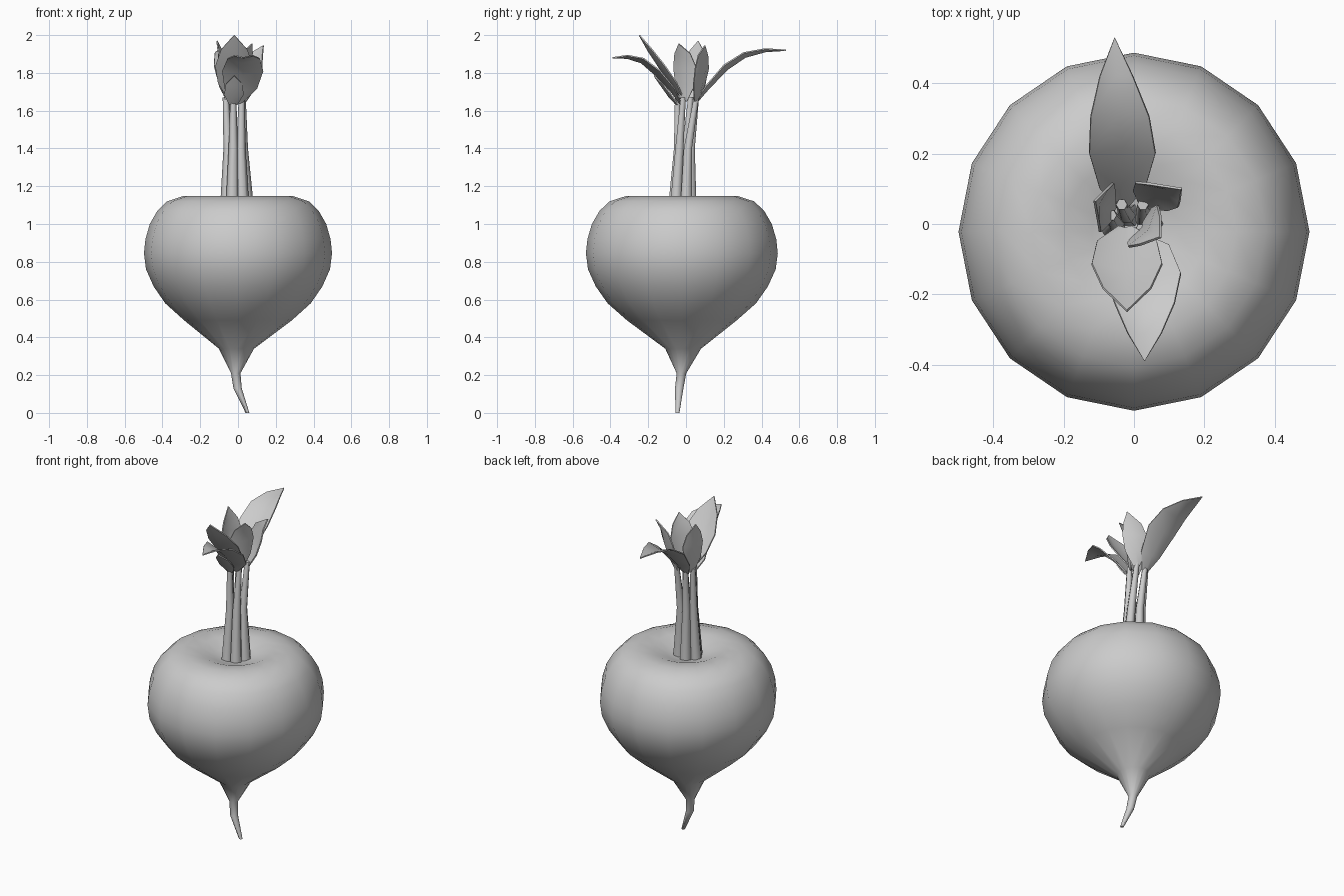
import bpy, math
from mathutils import Vector


def make(name, verts, faces, thick=0, angle=50):
    me = bpy.data.meshes.new(name)
    me.from_pydata([tuple(v) for v in verts], [], faces)
    me.validate()
    ob = bpy.data.objects.new(name, me)
    bpy.context.collection.objects.link(ob)
    bpy.ops.object.select_all(action='DESELECT')
    bpy.context.view_layer.objects.active = ob
    ob.select_set(True)
    if thick:
        m = ob.modifiers.new("thickness", 'SOLIDIFY')
        m.thickness = thick
        m.offset = 0
        bpy.ops.object.modifier_apply(modifier=m.name)
    bpy.ops.object.shade_smooth_by_angle(angle=math.radians(angle))
    return ob


def tube(name, rings, n, angle=60):
    """Skin horizontal rings (x, y, z, rx, ry), listed bottom to top."""
    verts, faces = [], []
    for x, y, z, rx, ry in rings:
        for i in range(n):
            a = 2 * math.pi * i / n
            verts.append((x + rx * math.cos(a), y + ry * math.sin(a), z))
    for k in range(len(rings) - 1):
        for i in range(n):
            j = (i + 1) % n
            faces.append((k * n + i, k * n + j, (k + 1) * n + j, (k + 1) * n + i))
    faces.append(tuple(reversed(range(n))))
    faces.append(tuple(range((len(rings) - 1) * n, len(rings) * n)))
    return make(name, verts, faces, angle=angle)


def leaf(name, heading, spine, halves, cup=0.15):
    """Cupped blade along a spine; heading is its outward compass angle."""
    h = math.radians(heading)
    side = Vector((math.sin(h), -math.cos(h), 0))
    pts = [Vector(p) for p in spine]
    verts, faces = [], []
    for i, p in enumerate(pts[:-1]):
        t = (pts[i + 1] - pts[max(i - 1, 0)]).normalized()
        up = side.cross(t)
        w = halves[i]
        verts += [p - side * w + up * w * cup, p - up * w * cup, p + side * w + up * w * cup]
    n = len(pts) - 1
    for k in range(n - 1):
        for c in (0, 1):
            a = 3 * k + c
            faces.append((a, a + 1, a + 4, a + 3))
    verts.append(pts[-1])
    b, tip = 3 * (n - 1), 3 * n
    faces += [(b, b + 1, tip), (b + 1, b + 2, tip)]
    return make(name, verts, faces, thick=0.007)


# Root bulb with bent tap root and dimpled crown: (centre x, centre y, z, radius)
profile = [
    (0.05, -0.045, 0.0, 0.010), (-0.002, -0.036, 0.13, 0.022), (-0.012, -0.024, 0.21, 0.025),
    (-0.008, -0.015, 0.34, 0.093), (0, -0.022, 0.49, 0.285), (0, -0.022, 0.58, 0.385),
    (0, -0.022, 0.67, 0.447), (0, -0.022, 0.76, 0.487), (0, -0.022, 0.845, 0.498),
    (0, -0.022, 0.92, 0.490), (0, -0.022, 1.00, 0.467), (0, -0.022, 1.07, 0.427),
    (0, -0.022, 1.12, 0.375), (0, -0.022, 1.148, 0.29), (0, -0.022, 1.142, 0.20),
    (0, -0.022, 1.11, 0.12), (0, -0.022, 1.09, 0.04)]
tube("root_bulb", [(x, y, z, r, r * 1.02) for x, y, z, r in profile], 16, 80)

# Stems: base, bend and top centres
stems = {
    "stem_back": ((-0.015, 0.025), (-0.02, 0.025), (-0.035, 0.055)),
    "stem_left": ((-0.06, -0.015), (-0.052, 0.0), (-0.065, 0.025)),
    "stem_right": ((0.05, 0.0), (0.028, 0.01), (0.025, 0.055)),
    "stem_front": ((-0.03, -0.065), (-0.025, -0.042), (-0.025, -0.045)),
    "stem_front_right": ((0.025, -0.055), (0.015, -0.035), (0.02, -0.015))}
for name, path in stems.items():
    tube(name, [(x, y, z, r, r) for (x, y), z, r in
                zip(path, (1.07, 1.40, 1.67), (0.036, 0.025, 0.016))], 6, 75)

# Large back leaf
leaf("leaf_back", 90, [(-0.035, 0.05, 1.64), (-0.033, 0.11, 1.72), (-0.033, 0.21, 1.83),
     (-0.04, 0.31, 1.895), (-0.05, 0.42, 1.92), (-0.055, 0.53, 1.92)],
     [0.018, 0.065, 0.094, 0.083, 0.047])
# Front leaves: drooping, upright and small
leaf("leaf_front_drooping", 270, [(0.0, -0.03, 1.64), (0.015, -0.07, 1.71), (0.025, -0.15, 1.80),
     (0.03, -0.23, 1.865), (0.03, -0.31, 1.885), (0.03, -0.39, 1.88)],
     [0.02, 0.085, 0.108, 0.085, 0.048])
leaf("leaf_front_upright", 270, [(-0.025, -0.01, 1.65), (-0.02, -0.06, 1.74),
     (-0.02, -0.125, 1.83), (-0.02, -0.19, 1.92), (-0.02, -0.247, 2.0)],
     [0.02, 0.085, 0.10, 0.068])
leaf("leaf_front_small", 270, [(-0.025, -0.045, 1.63), (-0.022, -0.085, 1.68),
     (-0.02, -0.125, 1.735), (-0.02, -0.168, 1.785)], [0.02, 0.05, 0.045])
# Side leaves
leaf("leaf_left", 165, [(-0.06, 0.03, 1.65), (-0.08, 0.045, 1.73), (-0.088, 0.05, 1.83),
     (-0.095, 0.055, 1.90), (-0.112, 0.065, 1.97)], [0.018, 0.06, 0.072, 0.05])
leaf("leaf_right", 60, [(0.03, 0.055, 1.65), (0.052, 0.075, 1.73), (0.07, 0.092, 1.82),
     (0.09, 0.095, 1.89), (0.135, 0.10, 1.945)], [0.018, 0.058, 0.07, 0.05])
leaf("leaf_front_right", 325, [(0.02, -0.01, 1.65), (0.025, -0.01, 1.73), (0.035, -0.012, 1.83),
     (0.052, -0.022, 1.90), (0.075, -0.038, 1.955)], [0.018, 0.06, 0.072, 0.05])
